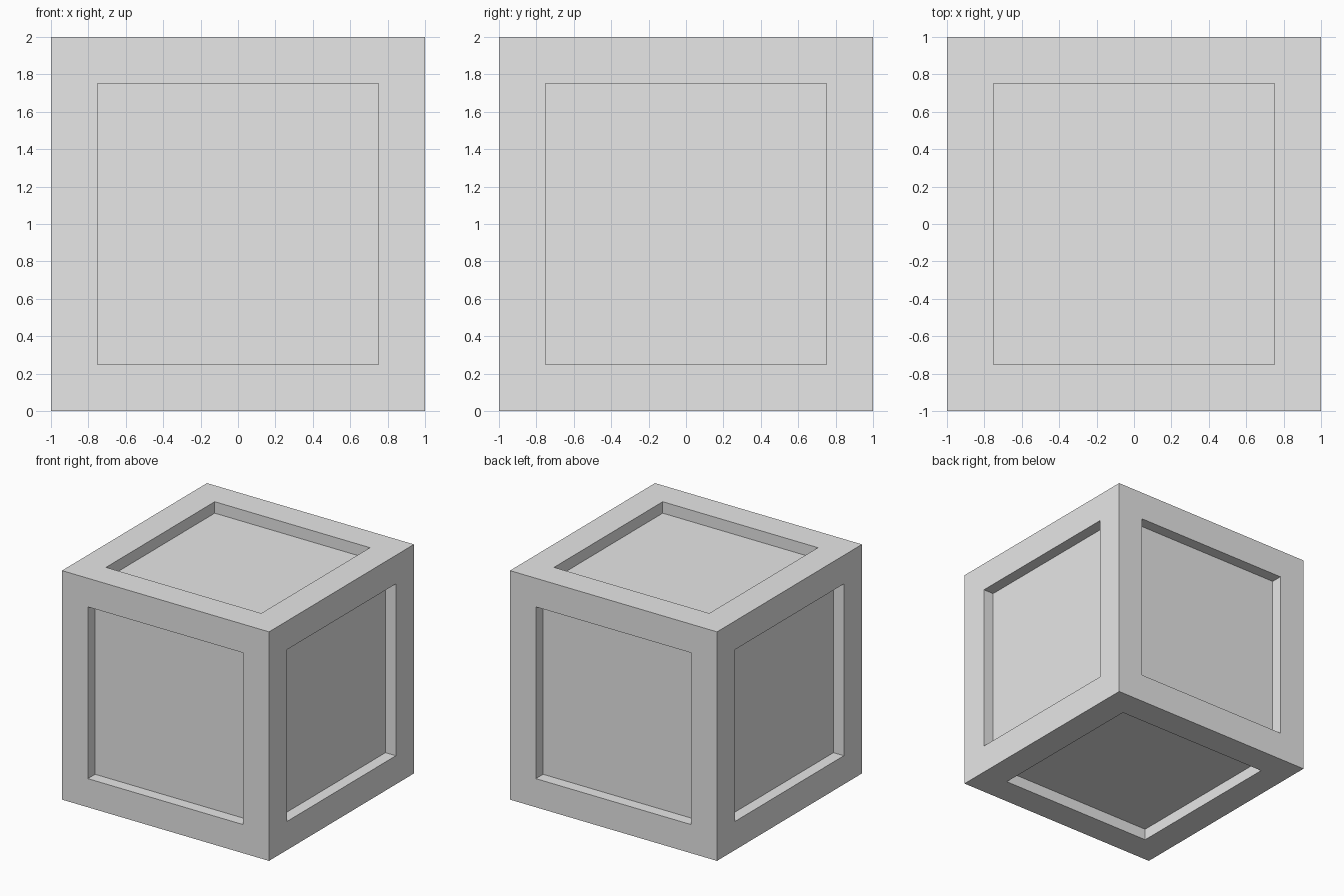
import bpy
import bmesh

SIZE = 2.0     # outer edge length
BORDER = 0.25  # width of the frame around each panel
DEPTH = 0.1    # how far each panel is sunk

# Remove the default object
default = bpy.data.objects.get("Cube")
if default:
    bpy.data.objects.remove(default, do_unlink=True)

# Single plain grey material
grey = (0.8, 0.8, 0.8, 1.0)
material = bpy.data.materials.new("light_grey")
material.use_nodes = True
material.diffuse_color = grey
material.node_tree.nodes["Principled BSDF"].inputs["Base Color"].default_value = grey

# Crate body: a cube with a square recessed panel on every side
bm = bmesh.new()
bmesh.ops.create_cube(bm, size=SIZE)
panels = list(bm.faces)

# Frame border around each panel
bmesh.ops.inset_individual(bm, faces=panels, thickness=BORDER, use_even_offset=True)

# Sink each panel straight inwards, leaving upright recess walls
for panel in panels:
    normal = panel.normal.copy()
    sunk = bmesh.ops.extrude_discrete_faces(bm, faces=[panel])["faces"][0]
    bmesh.ops.translate(bm, verts=sunk.verts, vec=-normal * DEPTH)

# Stand the crate on the ground
bmesh.ops.translate(bm, verts=bm.verts, vec=(0, 0, SIZE / 2))
bmesh.ops.recalc_face_normals(bm, faces=bm.faces)

mesh = bpy.data.meshes.new("crate")
bm.to_mesh(mesh)
bm.free()
mesh.materials.append(material)
crate = bpy.data.objects.new("crate", mesh)
bpy.context.collection.objects.link(crate)
